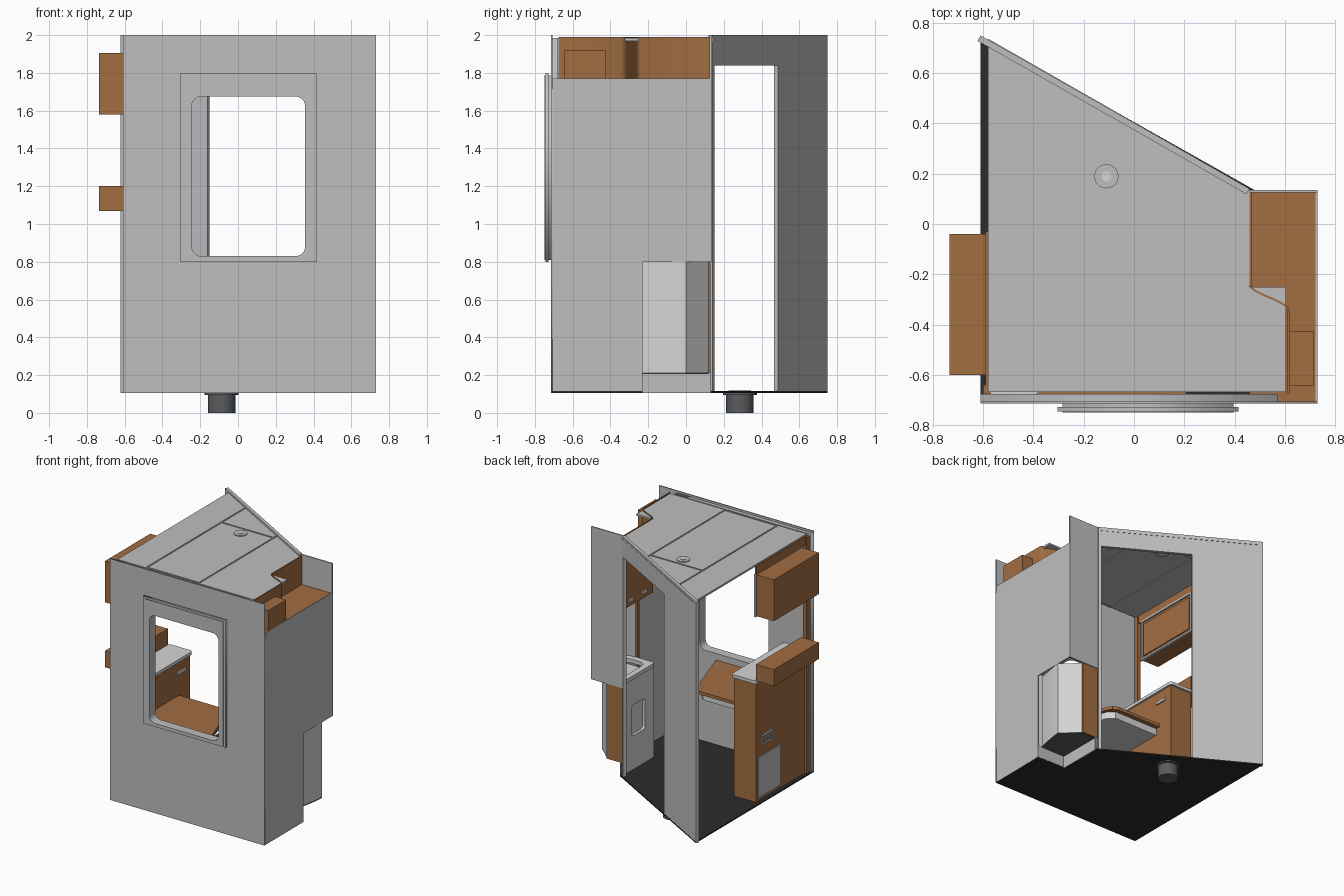
import bpy, bmesh, math
from mathutils import Vector

if "Cube" in bpy.data.objects:
    bpy.data.objects.remove(bpy.data.objects["Cube"])

def mat(name, r, g, b):
    m = bpy.data.materials.new(name)
    m.diffuse_color = (r, g, b, 1)
    m.use_nodes = True
    m.node_tree.nodes["Principled BSDF"].inputs["Base Color"].default_value = m.diffuse_color
    return m

GREY = mat("panel_grey", 0.52, 0.52, 0.53)
BROWN = mat("wood_brown", 0.36, 0.155, 0.055)
BLACK = mat("floor_black", 0.025, 0.025, 0.025)
DARK = mat("drain_dark_grey", 0.10, 0.105, 0.11)
PALE = mat("pale_grey", 0.66, 0.66, 0.67)

def add(name, bm, m, smooth=False):
    bmesh.ops.recalc_face_normals(bm, faces=bm.faces)
    me = bpy.data.meshes.new(name)
    bm.to_mesh(me)
    bm.free()
    me.materials.append(m)
    ob = bpy.data.objects.new(name, me)
    bpy.context.collection.objects.link(ob)
    if smooth:
        bpy.context.view_layer.objects.active = ob
        ob.select_set(True)
        bpy.ops.object.shade_smooth_by_angle(angle=math.radians(35))
        ob.select_set(False)
    return ob

def prism(name, pts, z0, z1, m, smooth=False):
    """Plan outline extruded upward."""
    bm = bmesh.new()
    f = bm.faces.new([bm.verts.new((x, y, z0)) for x, y in pts])
    r = bmesh.ops.extrude_face_region(bm, geom=[f])
    vs = [v for v in r["geom"] if isinstance(v, bmesh.types.BMVert)]
    bmesh.ops.translate(bm, verts=vs, vec=(0, 0, z1 - z0))
    return add(name, bm, m, smooth)

def box(name, x0, x1, y0, y1, z0, z1, m):
    return prism(name, [(x0, y0), (x1, y0), (x1, y1), (x0, y1)], z0, z1, m)

def strip(name, path, t, z0, z1, m, smooth=False):
    """Thin wall following a plan path, thickened to its left."""
    off = []
    for i, p in enumerate(path):
        a, b = Vector(path[max(i - 1, 0)]), Vector(path[min(i + 1, len(path) - 1)])
        d = (b - a).normalized()
        off.append((p[0] - d.y * t, p[1] + d.x * t))
    return prism(name, path + off[::-1], z0, z1, m, smooth)

def cyl(name, x, y, z0, z1, r, m, n=40):
    return prism(name, [(x + r * math.cos(i * math.tau / n), y + r * math.sin(i * math.tau / n))
                        for i in range(n)], z0, z1, m, True)

def rounded(x0, x1, y0, y1, r, n=6):
    pts = []
    for cx, cy, a in ((x1 - r, y1 - r, 0), (x0 + r, y1 - r, 90), (x0 + r, y0 + r, 180), (x1 - r, y0 + r, 270)):
        for i in range(n + 1):
            t = math.radians(a + 90 * i / n)
            pts.append((cx + r * math.cos(t), cy + r * math.sin(t)))
    return pts

def holed_plate(name, outlines, depth, m, loc, upright):
    """Flat plate from an outer outline and hole outlines."""
    cu = bpy.data.curves.new(name + "_outline", "CURVE")
    cu.dimensions, cu.fill_mode, cu.extrude = "2D", "BOTH", depth / 2
    for pts in outlines:
        s = cu.splines.new("POLY")
        s.points.add(len(pts) - 1)
        for p, (x, y) in zip(s.points, pts):
            p.co = (x, y, 0, 1)
        s.use_cyclic_u = True
    tmp = bpy.data.objects.new(name + "_tmp", cu)
    bpy.context.collection.objects.link(tmp)
    me = bpy.data.meshes.new_from_object(tmp.evaluated_get(bpy.context.evaluated_depsgraph_get()))
    bpy.data.objects.remove(tmp)
    me.materials.clear()
    me.materials.append(m)
    ob = bpy.data.objects.new(name, me)
    bpy.context.collection.objects.link(ob)
    ob.location = loc
    if upright:
        ob.rotation_euler.x = math.pi / 2
    return ob

def rect(x0, x1, y0, y1):
    return [(x0, y0), (x1, y0), (x1, y1), (x0, y1)]

# floor with recess under the basin unit, and drain
prism("floor", [(-.61, -.71), (.73, -.71), (.73, -.23), (.48, -.23), (.48, .135), (-.61, .75)], .105, .115, BLACK)
cyl("drain_pipe", -.087, .285, 0, .1, .073, DARK)
cyl("drain_flange", -.087, .285, .095, .108, .09, DARK)
cyl("drain_cap", -.087, .285, .108, .118, .06, DARK)

# front wall and stepped window frame
hole = rounded(-.245, .355, .83, 1.675, .05)
holed_plate("front_wall", [rect(-.61, .73, .105, 2.0), hole], .008, GREY, (0, -.711, 0), True)
holed_plate("front_lining", [rect(-.61, .57, .115, 1.985), hole], .03, GREY, (0, -.692, 0), True)
holed_plate("window_frame_inner", [rect(-.285, .395, .81, 1.785), hole], .035, GREY, (0, -.7325, 0), True)
holed_plate("window_frame_outer", [rect(-.305, .415, .80, 1.80), hole], .016, GREY, (0, -.737, 0), True)
box("front_left_post", -.60, -.57, -.676, -.64, .115, 1.97, BROWN)

# right wall with notch for the basin unit
box("right_wall_front", .722, .73, -.707, -.23, .105, 1.77, GREY)
box("right_wall_rear", .722, .73, -.23, .13, .80, 1.77, GREY)
box("right_back_wall", .46, .73, .125, .135, .80, 2.0, GREY)
box("cavity_cap", .46, .722, -.707, .125, 1.755, 1.765, BROWN)
box("cavity_duct", .615, .715, -.645, -.425, 1.765, 1.92, BROWN)

# curved upper lining: S bend between the two depths
bend = [(.535 + .075 * math.cos(math.pi * i / 10), -.345 + .1 * i / 10) for i in range(11)]
strip("upper_lining", [(.61, -.675)] + bend + [(.46, .125)], -.008, 1.41, 1.99, BROWN, True)
box("lower_lining", .605, .615, -.677, -.25, .115, 1.41, GREY)
box("lining_trim", .595, .605, -.27, -.25, .115, 1.41, BROWN)
box("upper_cabinet_bottom", .46, .72, -.25, .125, 1.41, 1.425, GREY)
for y in (-.13, .04):
    box("cabinet_pull", .445, .456, y - .03, y + .03, 1.45, 1.47, PALE)

# basin niche and counter
strip("niche_shell", [(.61, -.25), (.66, -.248), (.69, -.235), (.705, -.21), (.71, -.17), (.71, .124)], .006,
      .86, 1.41, GREY, True)
holed_plate("basin_counter", [rounded(.445, .72, -.25, .125, .02), rounded(.49, .67, -.2, .07, .05)], .03,
            PALE, (0, 0, .845), False)
prism("basin_bowl", rounded(.49, .67, -.2, .07, .05), .75, .77, PALE, True)
cyl("tap", .69, -.06, .86, .93, .012, PALE, 16)
box("tap_spout", .61, .70, -.07, -.05, .92, .935, PALE)

# basin cabinet, front face and angular curved rear
holed_plate("basin_cabinet_front", [rect(-.25, .125, .115, .83), rounded(-.14, .02, .38, .62, .02)], .02,
            PALE, (.465, 0, 0), True).rotation_euler.z = math.pi / 2
rear = [(.477, -.23), (.69, -.23), (.705, -.17), (.718, -.1), (.727, -.04), (.73, 0), (.60, .12), (.477, .12)]
prism("basin_cabinet_rear", rear, .215, .80, PALE, True)
prism("basin_cabinet_base", rear, .205, .215, DARK)
box("basin_cabinet_edge", .46, .60, .12, .13, .21, .81, BROWN)
box("recess_side", .48, .73, -.236, -.23, .105, .21, GREY)
box("recess_back", .475, .482, -.23, .13, .105, .21, GREY)

# slanted rear wall with doorway
A, B, C = (-.61, .75), (-.15, .488), (.46, .14)
strip("door_side_panel", [A, B], -.025, .105, 2.0, GREY)
strip("door_header", [B, C], -.025, 1.84, 2.0, GREY)
strip("door_post", [(.44, .151), C], -.025, .115, 1.84, GREY)

# ceiling, seams and vent
def slant(x):
    return .737 - (x + .58) * .572
prism("ceiling", [(-.58, -.668), (.605, -.668), (.605, -.25), (.46, -.25), (.46, slant(.46)), (-.58, slant(-.58))],
      1.97, 1.985, GREY)
for x in (-.33, .125):
    box("ceiling_seam", x - .005, x + .005, -.665, slant(x) - .01, 1.965, 1.99, GREY)
for y in (.265, -.66):
    box("ceiling_cross_seam", -.33, .125, y - .005, y + .005, 1.965, 1.99, GREY)
cyl("ceiling_vent", -.11, .19, 1.96, 1.991, .048, GREY, 32)
cyl("ceiling_vent_hub", -.11, .19, 1.955, 1.994, .02, PALE, 24)
box("ceiling_side_rail", -.59, -.578, -.66, -.03, 1.91, 1.975, BROWN)

# left side lockers
box("upper_locker", -.735, -.585, -.60, -.04, 1.58, 1.905, BROWN)
box("lower_locker", -.735, -.58, -.60, -.04, 1.07, 1.20, BROWN)
for z in (1.575, 1.895):
    box("locker_frame_rail", -.586, -.572, -.61, -.03, z, z + .015, GREY)
for y in (-.61, -.045):
    box("locker_frame_side", -.586, -.572, y, y + .015, 1.575, 1.91, GREY)
box("locker_door", -.585, -.578, -.58, -.06, 1.61, 1.875, BROWN)

# left tall cabinet
box("left_cabinet", -.58, -.39, -.676, -.04, .115, 1.05, BROWN)
prism("left_counter", rounded(-.585, -.375, -.677, -.025, .02), 1.05, 1.075, PALE)
box("cabinet_rear_panel", -.586, -.58, -.34, -.06, .14, .46, GREY)
box("cabinet_rear_vent", -.586, -.58, -.24, -.11, .54, .62, PALE)
for i in range(3):
    box("vent_slot", -.589, -.58, -.23, -.12, .555 + i * .02, .563 + i * .02, DARK)
box("cabinet_pull", -.39, -.378, -.2, -.1, .95, .97, PALE)

# desk below the window, with rounded corners
prism("desk_top", [(-.39, -.676), (.21, -.676), (.19, -.6), (.07, -.24), (.045, -.195), (.0, -.175),
                   (-.2, -.175), (-.39, -.175)], .755, .78, BROWN)
prism("desk_apron", [(-.39, -.67), (.18, -.67), (.05, -.26), (.0, -.21), (-.39, -.21)], .70, .755, PALE)
